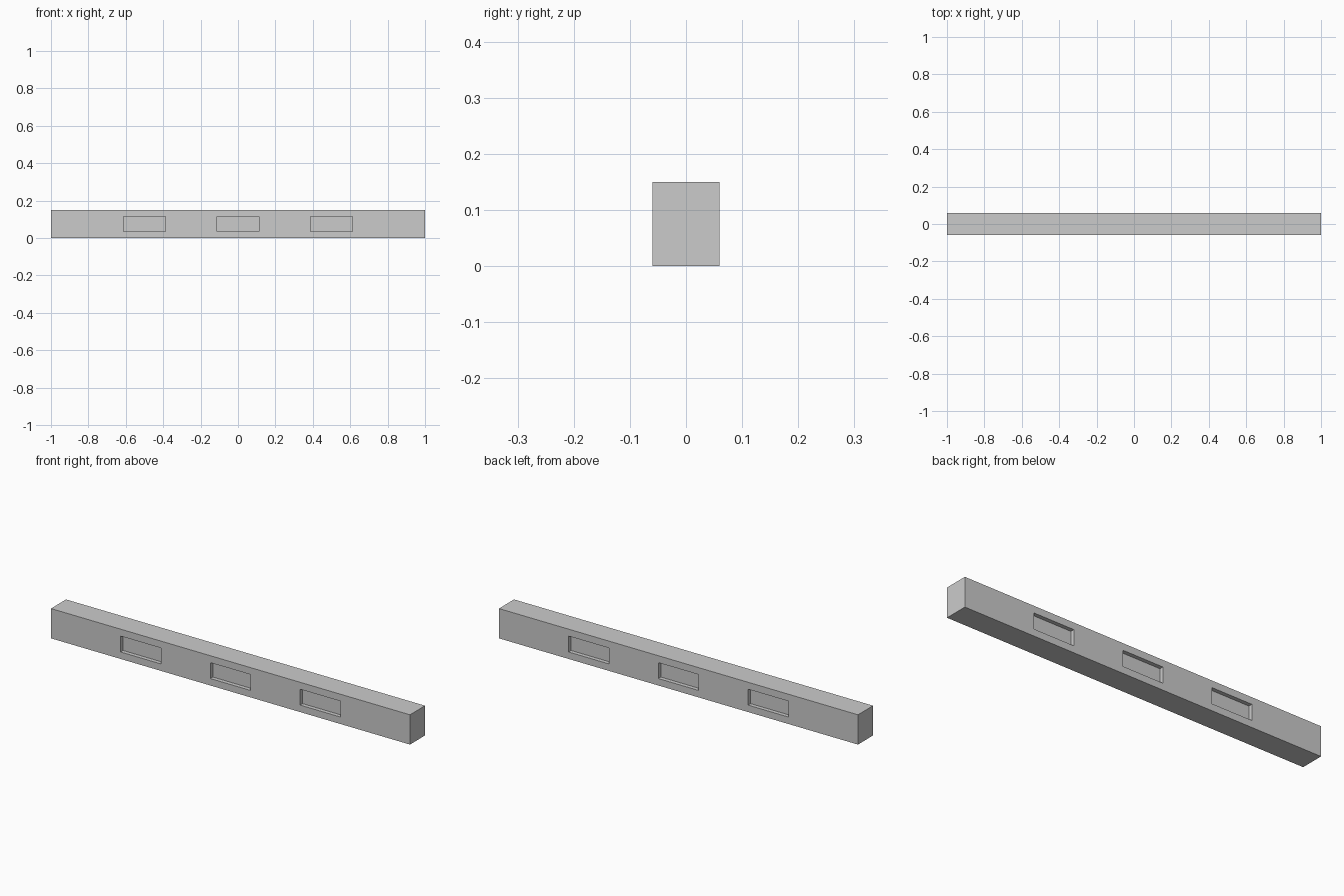
import bpy

if "Cube" in bpy.data.objects:
    bpy.data.objects.remove(bpy.data.objects["Cube"])

LENGTH, DEPTH, HEIGHT = 2.0, 0.12, 0.15
POCKET_W, POCKET_H, POCKET_D = 0.224, 0.08, 0.02


def box(name, center, size):
    bpy.ops.mesh.primitive_cube_add(size=1, location=center)
    obj = bpy.context.object
    obj.name = name
    obj.scale = size
    bpy.ops.object.transform_apply(location=True, rotation=False, scale=True)
    return obj


# Solid rectangular beam
beam = box("beam", (0, 0, HEIGHT / 2), (LENGTH, DEPTH, HEIGHT))

# Three shallow rectangular pockets on the front and on the back
cutters = []
for side in (-1, 1):
    for x in (-0.5, 0, 0.5):
        # Each cutter is centred on the face, so half its depth is cut
        cutter = box("pocket_cutter", (x, side * DEPTH / 2, HEIGHT / 2),
                     (POCKET_W, POCKET_D * 2, POCKET_H))
        cutter.hide_render = True
        cutters.append(cutter)

bpy.context.view_layer.objects.active = beam
for cutter in cutters:
    mod = beam.modifiers.new("pocket", 'BOOLEAN')
    mod.operation = 'DIFFERENCE'
    mod.solver = 'EXACT'
    mod.object = cutter
    bpy.ops.object.modifier_apply(modifier=mod.name)
    bpy.data.objects.remove(cutter)
